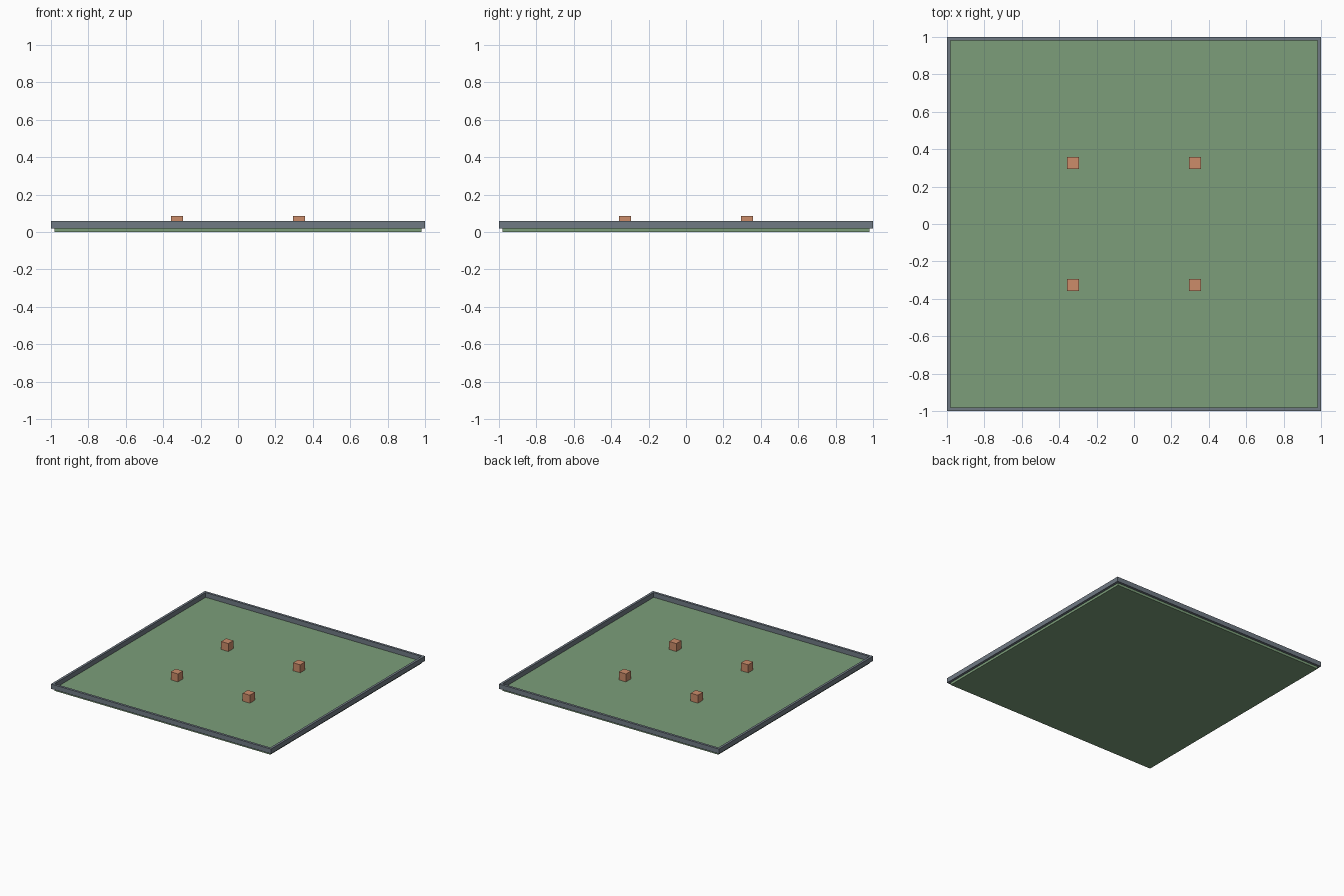
import bpy
from mathutils import Matrix

if "Cube" in bpy.data.objects:
    bpy.data.objects.remove(bpy.data.objects["Cube"])

U = 2 / 30.6  # one design unit


def material(name, srgb):
    m = bpy.data.materials.new(name)
    lin = [((c / 255 + 0.055) / 1.055) ** 2.4 for c in srgb]
    m.diffuse_color = (*lin, 1)
    m.use_nodes = True
    m.node_tree.nodes["Principled BSDF"].inputs["Base Color"].default_value = m.diffuse_color
    return m


green = material("floor green", (124, 158, 122))
grey = material("wall grey", (112, 122, 132))
orange = material("block orange", (204, 140, 106))


def box(name, center, size, mat):
    bpy.ops.mesh.primitive_cube_add(size=1)
    ob = bpy.context.object
    ob.name = name
    ob.data.transform(Matrix.Diagonal((*[s * U for s in size], 1)))
    ob.location = [c * U for c in center]
    ob.data.materials.append(mat)
    return ob


# Floor slab
box("floor", (0, 0, 0.15), (30, 30, 0.3), green)

# Raised border walls around the slab, resting at its top edge
for s, side in ((-1, "front"), (1, "back")):
    box(side + "_wall", (0, s * 15.15, 0.6), (30.6, 0.3, 0.6), grey)
for s, side in ((-1, "left"), (1, "right")):
    box(side + "_wall", (s * 15.15, 0, 0.6), (0.3, 30, 0.6), grey)

# Four blocks standing on the floor
for sx, nx in ((-1, "left"), (1, "right")):
    for sy, ny in ((-1, "front"), (1, "back")):
        box(f"{ny}_{nx}_block", (sx * 5, sy * 5, 0.8), (1, 1, 1), orange)
